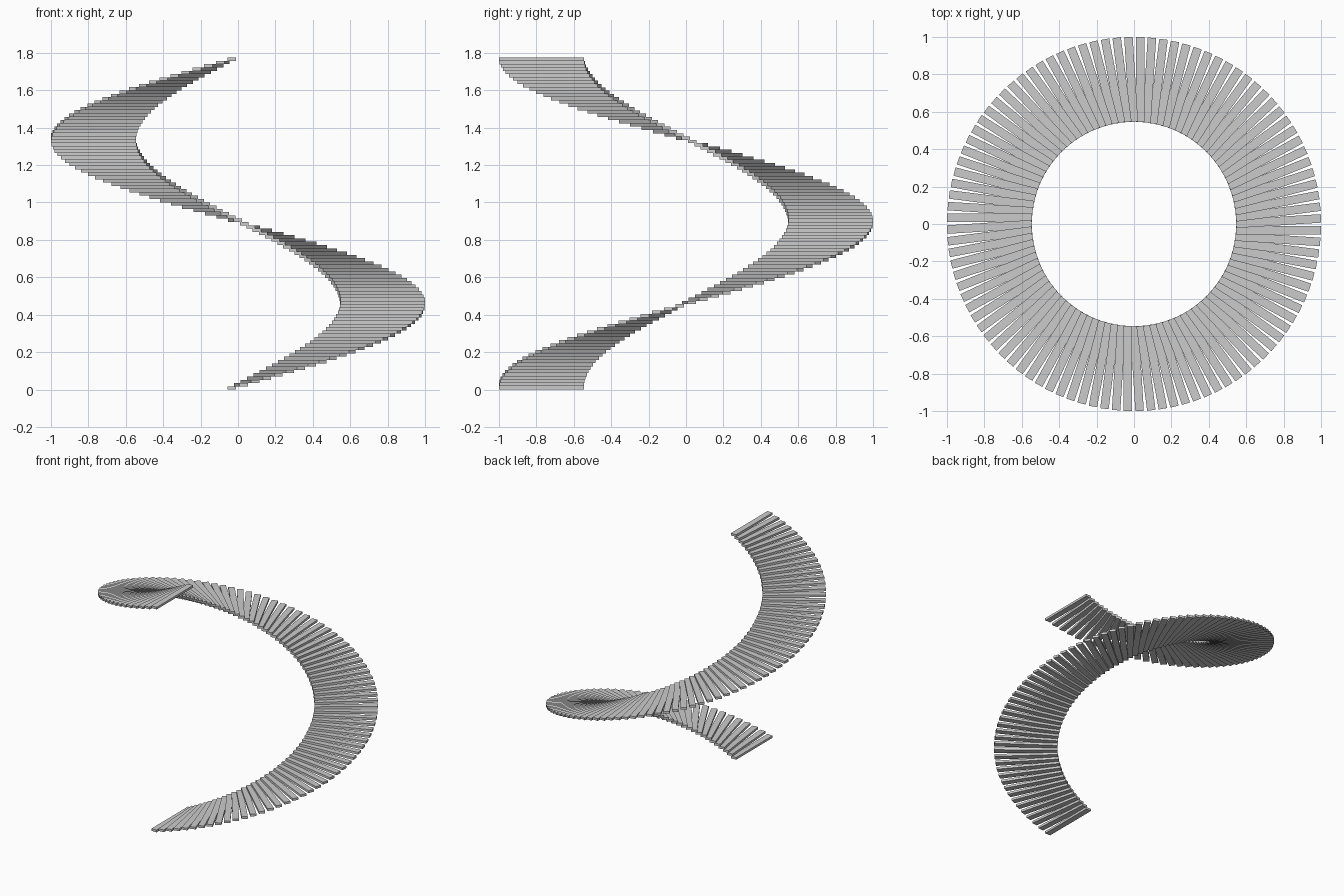
import bpy, bmesh
from math import pi
from mathutils import Matrix, Vector

if "Cube" in bpy.data.objects:
    bpy.data.objects.remove(bpy.data.objects["Cube"])

# Staircase dimensions
STEPS = 101                 # one full turn, last tread above the first
HEIGHT = 1.774
RISE = HEIGHT / STEPS
INNER, OUTER = 0.545, 0.999
WIDTH = 0.0455
OFFSET = 0.033              # treads sit slightly beside the radial line


def add_tread(bm, index):
    """One box tread, laid out along -y and then swung around the centre."""
    place = Matrix.Translation(Vector((-OFFSET, -(INNER + OUTER) / 2, RISE * (index + 0.5))))
    size = Matrix.Diagonal((WIDTH, OUTER - INNER, RISE, 1))
    turn = Matrix.Rotation(2 * pi * index / (STEPS - 1), 4, 'Z')
    bmesh.ops.create_cube(bm, size=1, matrix=turn @ place @ size)


# Spiral of treads
bm = bmesh.new()
for i in range(STEPS):
    add_tread(bm, i)
mesh = bpy.data.meshes.new("spiral_stair_treads")
bm.to_mesh(mesh)
bm.free()
bpy.context.collection.objects.link(bpy.data.objects.new("spiral_stair_treads", mesh))
